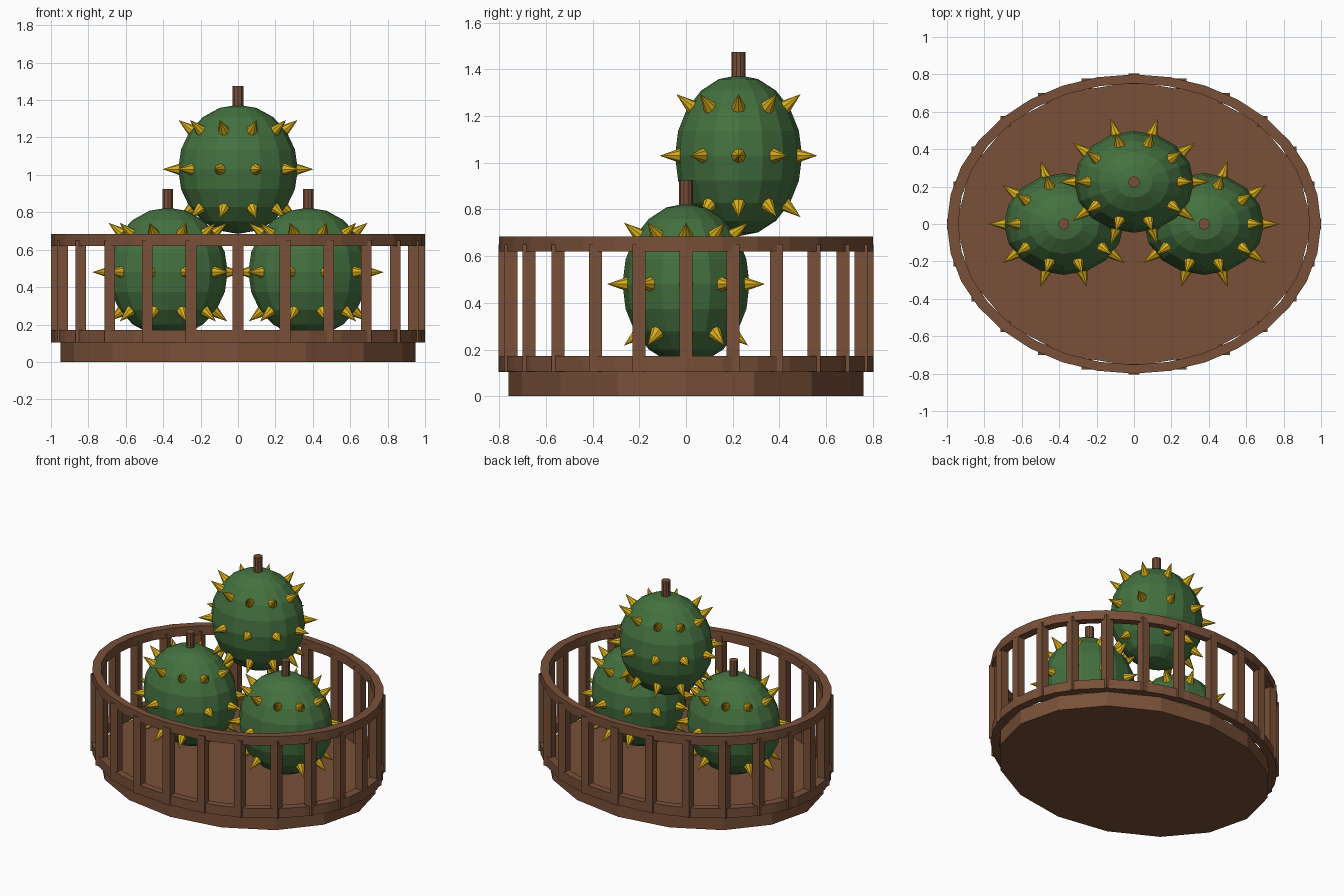
import bpy, bmesh, math
from mathutils import Vector, Matrix

if "Cube" in bpy.data.objects:
    bpy.data.objects.remove(bpy.data.objects["Cube"])


def material(name, rgb):
    m = bpy.data.materials.new(name)
    m.diffuse_color = (*rgb, 1)
    m.use_nodes = True
    m.node_tree.nodes["Principled BSDF"].inputs["Base Color"].default_value = m.diffuse_color
    return m


BROWN = material("wood brown", (0.19, 0.08, 0.04))
GREEN = material("cactus green", (0.058, 0.165, 0.05))
YELLOW = material("spike yellow", (0.70, 0.43, 0.01))


def finish(bm, name, mat):
    """Turn a bmesh into a named, flat-shaded object."""
    bmesh.ops.recalc_face_normals(bm, faces=bm.faces[:])
    me = bpy.data.meshes.new(name)
    bm.to_mesh(me)
    bm.free()
    me.materials.append(mat)
    ob = bpy.data.objects.new(name, me)
    bpy.context.collection.objects.link(ob)
    return ob


def cylinder(name, mat, centre, rx, ry, height, sides):
    bm = bmesh.new()
    bmesh.ops.create_cone(bm, cap_ends=True, segments=sides, radius1=1, radius2=1, depth=1,
                          matrix=Matrix.Translation(centre) @ Matrix.Diagonal((rx, ry, height, 1)))
    return finish(bm, name, mat)


def hoop(name, z0, z1, sides=32):
    """Elliptical ring with a rectangular section."""
    bm = bmesh.new()
    profile = [(1.0, z0), (1.0, z1), (0.94, z1), (0.94, z0)]
    loops = []
    for i in range(sides):
        a = math.tau * i / sides
        loops.append([bm.verts.new((r * math.cos(a), 0.8 * r * math.sin(a), z)) for r, z in profile])
    for i in range(sides):
        p, q = loops[i], loops[(i + 1) % sides]
        for j in range(4):
            k = (j + 1) % 4
            bm.faces.new((p[j], q[j], q[k], p[k]))
    return finish(bm, name, BROWN)


# Basket: floor, two hoops and upright slats
cylinder("basket_floor", BROWN, (0, 0, 0.0525), 0.95, 0.76, 0.105, 16)
hoop("lower_hoop", 0.105, 0.172)
hoop("upper_hoop", 0.62, 0.684)

bm = bmesh.new()
for i in range(24):
    a = math.tau * i / 24
    pos = Vector((0.97 * math.cos(a), 0.776 * math.sin(a), 0.377))
    bmesh.ops.create_cube(bm, size=1, matrix=Matrix.Translation(pos) @
                          Matrix.Diagonal((0.057, 0.055, 0.545, 1)))
finish(bm, "basket_slats", BROWN)

# Spiky fruits: body, stalk and three rows of ten spikes
RX, RY, RZ = 0.32, 0.272, 0.345


def fruit(name, centre):
    c = Vector(centre)
    bm = bmesh.new()
    bmesh.ops.create_uvsphere(bm, u_segments=16, v_segments=10, radius=1,
                              matrix=Matrix.Translation(c) @ Matrix.Diagonal((RX, RY, RZ, 1)))
    finish(bm, name + "_body", GREEN)

    cylinder(name + "_stalk", BROWN, c + Vector((0, 0, 0.385)), 0.03, 0.03, 0.12, 10)

    bm = bmesh.new()
    for elevation in (-38, 0, 38):
        e = math.radians(elevation)
        for i in range(10):
            a = math.tau * i / 10
            d = Vector((math.cos(e) * math.cos(a), math.cos(e) * math.sin(a), math.sin(e)))
            surface = Vector((RX * d.x, RY * d.y, RZ * d.z))
            turn = d.to_track_quat('Z', 'Y').to_matrix().to_4x4()
            # each spike runs from just under the skin outwards
            bmesh.ops.create_cone(bm, cap_ends=True, segments=8, radius1=0.034, radius2=0, depth=0.1,
                                  matrix=Matrix.Translation(c + surface + d * 0.033) @ turn)
    finish(bm, name + "_spikes", YELLOW)


fruit("left_fruit", (-0.375, 0, 0.48))
fruit("right_fruit", (0.375, 0, 0.48))
fruit("top_fruit", (0, 0.225, 1.03))
